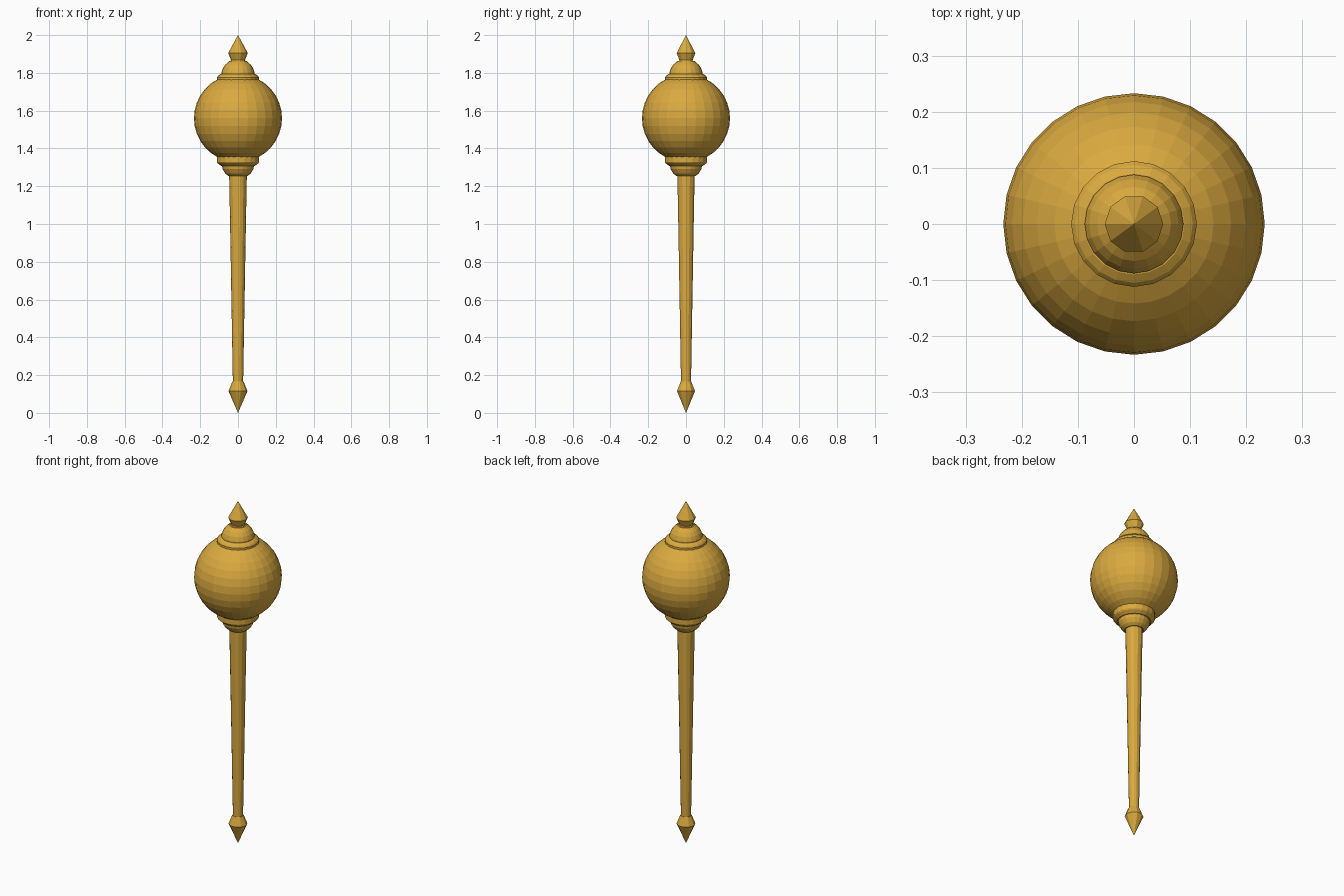
import bpy, bmesh, math

if "Cube" in bpy.data.objects:
    bpy.data.objects.remove(bpy.data.objects["Cube"])

gold = bpy.data.materials.new("gold")
gold.diffuse_color = (0.70, 0.40, 0.05, 1)
gold.use_nodes = True
gold.node_tree.nodes["Principled BSDF"].inputs["Base Color"].default_value = gold.diffuse_color


def lathe(name, profile, sides):
    """Revolve (radius, z) points, listed bottom to top, into a closed flat-faced solid."""
    bm = bmesh.new()
    rings = []
    for r, z in profile:
        n = 1 if r == 0 else sides
        rings.append([bm.verts.new((r * math.cos(math.tau * i / sides),
                                    r * math.sin(math.tau * i / sides), z)) for i in range(n)])
    for a, b in zip(rings, rings[1:]):
        for i in range(sides):
            j = (i + 1) % sides
            if len(a) == 1:
                bm.faces.new((a[0], b[j], b[i]))
            elif len(b) == 1:
                bm.faces.new((a[i], a[j], b[0]))
            else:
                bm.faces.new((a[i], a[j], b[j], b[i]))
    # Cap open ends
    if len(rings[0]) > 1:
        bm.faces.new(rings[0][::-1])
    if len(rings[-1]) > 1:
        bm.faces.new(rings[-1])
    mesh = bpy.data.meshes.new(name)
    bm.to_mesh(mesh)
    bm.free()
    mesh.materials.append(gold)
    obj = bpy.data.objects.new(name, mesh)
    bpy.context.collection.objects.link(obj)
    return obj


# Pointed foot and tapering handle
lathe("foot_spike", [(0, 0), (0.05, 0.115), (0.03, 0.165)], 10)
lathe("handle", [(0.027, 0.15), (0.034, 0.55), (0.041, 0.95), (0.047, 1.27)], 14)

# Bowl and collar below the head
lathe("lower_bowl", [(0.052, 1.255), (0.068, 1.268), (0.081, 1.29), (0.086, 1.315)], 20)
lathe("lower_collar", [(0.09, 1.308), (0.108, 1.322), (0.112, 1.328), (0.112, 1.37)], 20)

# Round head, cut off inside the two collars
R, C = 0.233, 1.56
angles = [math.radians(-63 + 126 * i / 12) for i in range(13)]
lathe("head", [(R * math.cos(a), C + R * math.sin(a)) for a in angles], 28)

# Stepped collar and dome above the head
lathe("upper_collar", [(0.112, 1.745), (0.112, 1.776), (0.105, 1.785), (0.09, 1.795)], 20)
lathe("upper_dome", [(0.088, 1.78), (0.088, 1.802), (0.08, 1.825),
                     (0.066, 1.845), (0.046, 1.862)], 20)

# Pointed finial
lathe("finial", [(0.042, 1.855), (0.037, 1.868), (0.052, 1.905), (0, 2.0)], 10)
